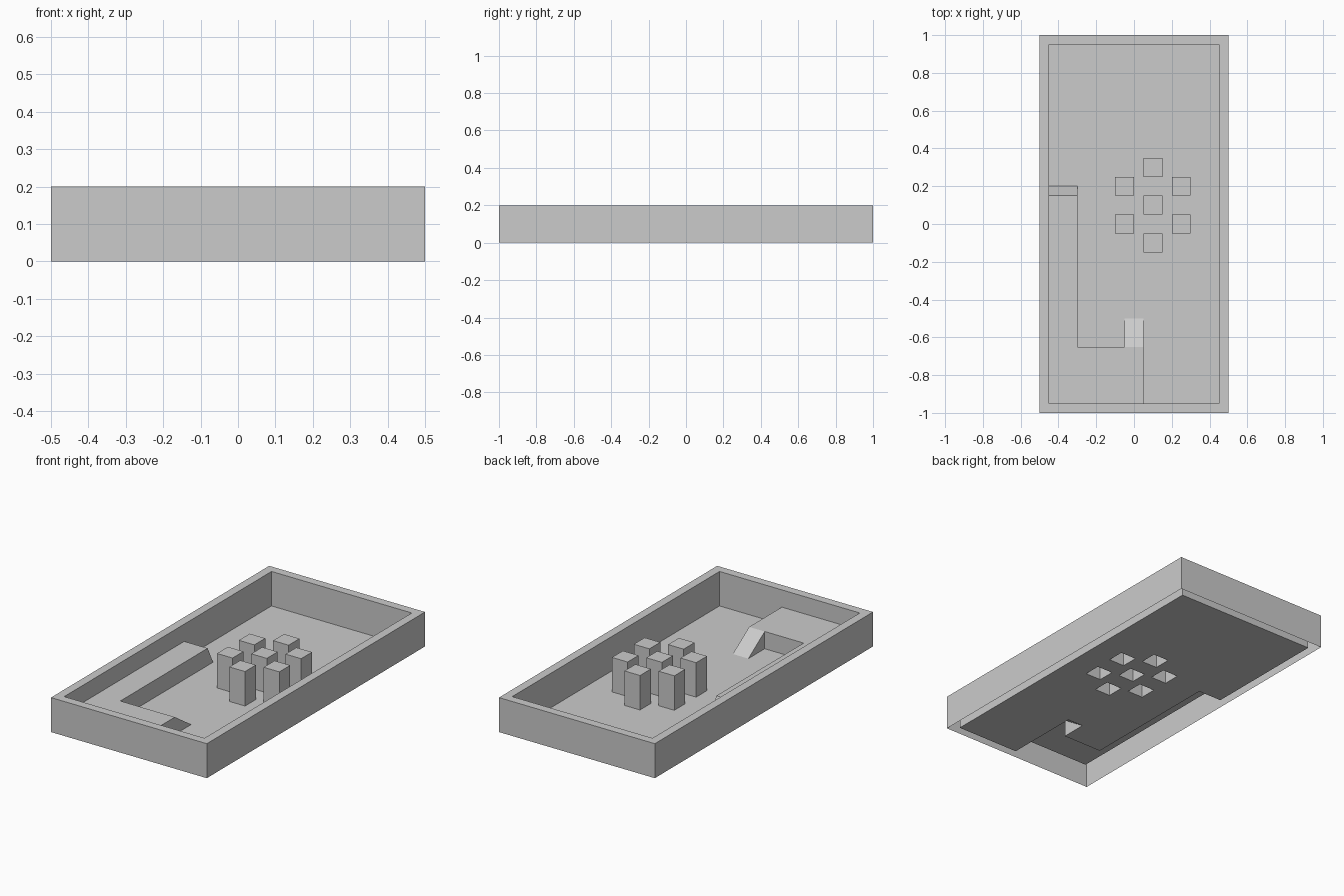
import bpy, bmesh
from mathutils import Vector

if "Cube" in bpy.data.objects:
    bpy.data.objects.remove(bpy.data.objects["Cube"])

X, Y, RIM, STEP = 0.5, 1.0, 0.2, 0.1      # outer half sizes, rim and ledge heights
IX, IY = 0.45, 0.95                       # inner half sizes
UP = (0, 0, 1)


def sheet(name, polys):
    """Open surface from (direction it faces, corner points) pairs."""
    bm = bmesh.new()
    for facing, pts in polys:
        f = bm.faces.new([bm.verts.new(p) for p in pts])
        f.normal_update()
        if f.normal.dot(Vector(facing)) < 0:
            f.normal_flip()
    bmesh.ops.remove_doubles(bm, verts=bm.verts, dist=1e-5)
    me = bpy.data.meshes.new(name)
    bm.to_mesh(me)
    bm.free()
    ob = bpy.data.objects.new(name, me)
    bpy.context.collection.objects.link(ob)
    return ob


def flat(x0, x1, y0, y1, z):
    return (UP, [(x0, y0, z), (x1, y0, z), (x1, y1, z), (x0, y1, z)])


def on_x(x, facing, pts):
    return ((facing, 0, 0), [(x, y, z) for y, z in pts])


def on_y(y, facing, pts):
    return ((0, facing, 0), [(x, y, z) for x, z in pts])


# Outer walls, open underneath
def upright(a):
    return [(-a, 0), (a, 0), (a, RIM), (-a, RIM)]


sheet("outer_wall", [p for s in (-1, 1) for p in
                     (on_x(s * X, s, upright(Y)), on_y(s * Y, s, upright(X)))])

# Rim
sheet("rim", [(UP, [(s * X, -Y, RIM), (s * X, Y, RIM), (s * IX, IY, RIM), (s * IX, -IY, RIM)])
              for s in (-1, 1)] +
      [(UP, [(-X, s * Y, RIM), (X, s * Y, RIM), (IX, s * IY, RIM), (-IX, s * IY, RIM)])
       for s in (-1, 1)])

# Inner walls, cut along the outline of the raised ledge
sheet("inner_wall", [
    on_x(IX, -1, upright(IY)),
    on_y(IY, -1, upright(IX)),
    on_x(-IX, 1, [(-IY, STEP), (0.15, STEP), (0.2, 0), (IY, 0), (IY, RIM), (-IY, RIM)]),
    on_y(-IY, 1, [(-IX, STEP), (0.05, STEP), (0.05, 0), (IX, 0), (IX, RIM), (-IX, RIM)]),
])

# L-shaped ledge with a ramp at each end
sheet("ledge", [
    flat(-IX, -0.3, -0.65, 0.15, STEP),
    (UP, [(-IX, -IY, STEP), (0.05, -IY, STEP), (0.05, -0.65, STEP), (-0.05, -0.65, STEP),
          (-0.3, -0.65, STEP), (-IX, -0.65, STEP)]),
    (UP, [(-IX, 0.15, STEP), (-0.3, 0.15, STEP), (-0.3, 0.2, 0), (-IX, 0.2, 0)]),
    (UP, [(-0.05, -0.65, STEP), (0.05, -0.65, STEP), (0.05, -0.5, 0), (-0.05, -0.5, 0)]),
    on_x(-0.3, 1, [(-0.65, 0), (0.2, 0), (0.15, STEP), (-0.65, STEP)]),
    on_y(-0.65, 1, [(-0.3, 0), (-0.05, 0), (-0.05, STEP), (-0.3, STEP)]),
    on_x(-0.05, -1, [(-0.65, 0), (-0.5, 0), (-0.65, STEP)]),
    on_x(0.05, 1, [(-IY, 0), (-0.5, 0), (-0.65, STEP), (-IY, STEP)]),
])

# Hollow square pillars in a ring around a centre one
H = 0.05
centres = [(0.1, 0.3), (0.1, 0.1), (0.1, -0.1)] + [(x, y) for x in (-0.05, 0.25) for y in (0, 0.2)]
for cx, cy in centres:
    polys = [flat(-H, H, -H, H, RIM)]
    for s in (-1, 1):
        polys += [on_x(s * H, s, upright(H)), on_y(s * H, s, upright(H))]
    sheet("pillar", polys).location = (cx, cy, 0)

# Floor, left open below the ledge and the pillars
holes = [(-IX, -0.3, -IY, 0.2), (-0.3, 0.05, -IY, -0.65), (-0.05, 0.05, -0.65, -0.5)]
holes += [(cx - H, cx + H, cy - H, cy + H) for cx, cy in centres]
xs = sorted({round(v, 3) for h in holes for v in h[:2]} | {-IX, IX})
ys = sorted({round(v, 3) for h in holes for v in h[2:]} | {-IY, IY})
cells = []
for x0, x1 in zip(xs, xs[1:]):
    for y0, y1 in zip(ys, ys[1:]):
        mx, my = (x0 + x1) / 2, (y0 + y1) / 2
        if not any(a < mx < b and c < my < d for a, b, c, d in holes):
            cells.append(flat(x0, x1, y0, y1, 0))
sheet("floor", cells)
